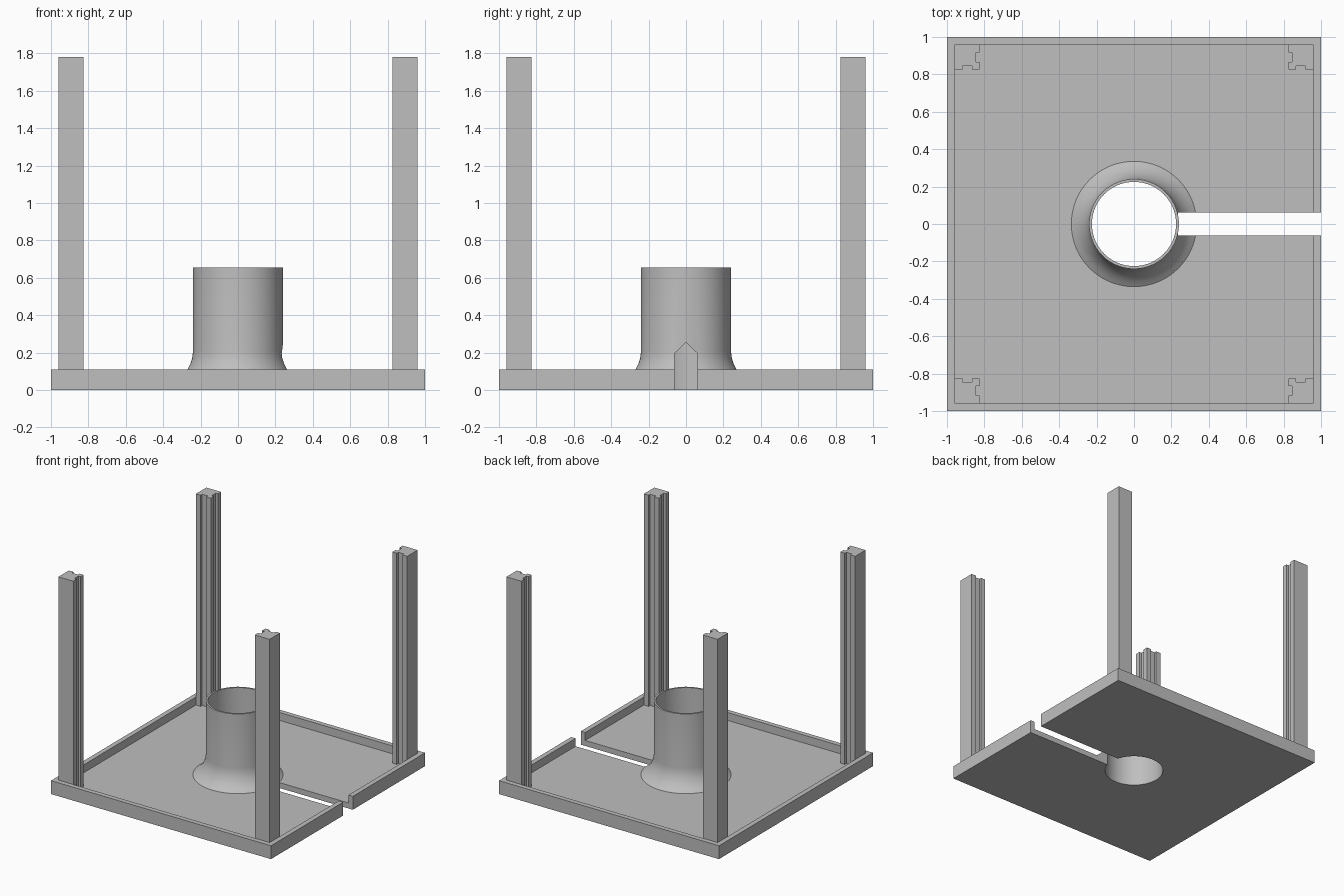
import bpy
import bmesh
from math import cos, sin, pi, radians

cube = bpy.data.objects.get("Cube")
if cube:
    bpy.data.objects.remove(cube, do_unlink=True)

FLOOR, RIM, TOP = 0.045, 0.11, 1.78
INNER = 0.96          # inside face of the rim
BORE = 0.225          # radius of the hole through plate and tube
SEGMENTS = 96

grey = bpy.data.materials.new("plain grey")
grey.use_nodes = True
grey.diffuse_color = (0.52, 0.52, 0.52, 1)
grey.node_tree.nodes["Principled BSDF"].inputs["Base Color"].default_value = (0.52, 0.52, 0.52, 1)


def finish(name, bm):
    bmesh.ops.recalc_face_normals(bm, faces=bm.faces)
    mesh = bpy.data.meshes.new(name)
    bm.to_mesh(mesh)
    bm.free()
    mesh.materials.append(grey)
    obj = bpy.data.objects.new(name, mesh)
    bpy.context.collection.objects.link(obj)
    return obj


def prism(name, points, offset):
    """Extrude a flat outline along an offset vector."""
    bm = bmesh.new()
    face = bm.faces.new([bm.verts.new(p) for p in points])
    result = bmesh.ops.extrude_face_region(bm, geom=[face])
    verts = [v for v in result["geom"] if isinstance(v, bmesh.types.BMVert)]
    bmesh.ops.translate(bm, verts=verts, vec=offset)
    return finish(name, bm)


def square_block(name, half, low, high):
    corners = [(-half, -half, low), (half, -half, low), (half, half, low), (-half, half, low)]
    return prism(name, corners, (0, 0, high - low))


def lathe(name, profile):
    """Revolve a closed radius/height outline around z."""
    bm = bmesh.new()
    rings = []
    for i in range(SEGMENTS):
        a = 2 * pi * i / SEGMENTS
        rings.append([bm.verts.new((r * cos(a), r * sin(a), z)) for r, z in profile])
    n = len(profile)
    for i in range(SEGMENTS):
        a, b = rings[i], rings[(i + 1) % SEGMENTS]
        for j in range(n):
            k = (j + 1) % n
            bm.faces.new((a[j], b[j], b[k], a[k]))
    return finish(name, bm)


def cut(obj, cutter):
    cutter.hide_render = True
    mod = obj.modifiers.new("cut", "BOOLEAN")
    mod.operation = "DIFFERENCE"
    mod.solver = "EXACT"
    mod.object = cutter
    bpy.context.view_layer.objects.active = obj
    bpy.ops.object.modifier_apply(modifier=mod.name)


# Cutters: tray recess, central bore and the pointed slot towards +x
recess = square_block("recess_cutter", INNER, FLOOR, RIM + 0.1)
circle = [(BORE * cos(2 * pi * i / SEGMENTS), BORE * sin(2 * pi * i / SEGMENTS), -0.1)
          for i in range(SEGMENTS)]
bore = prism("bore_cutter", circle, (0, 0, 0.4))
slot_outline = [(-0.0625, -0.1), (0.0625, -0.1), (0.0625, 0.195), (0, 0.255), (-0.0625, 0.195)]
slot = prism("slot_cutter", [(0.05, y, z) for y, z in slot_outline], (1.1, 0, 0))

# Base tray with raised rim
tray = square_block("base_tray", 1, 0, RIM)
for cutter in (recess, bore, slot):
    cut(tray, cutter)

# Central tube with flared foot
tube = lathe("central_tube", [
    (BORE, FLOOR), (0.335, FLOOR), (0.31, 0.063), (0.288, 0.085), (0.27, 0.11),
    (0.255, 0.14), (0.245, 0.17), (0.24, 0.21), (0.24, 0.655), (BORE, 0.655)])
cut(tube, slot)

for cutter in (recess, bore, slot):
    bpy.data.objects.remove(cutter, do_unlink=True)

# Corner posts: square section with a panel groove in both inward faces
NEAR, G1, G2, DEEP = 0.825, 0.865, 0.918, 0.846
section = [(INNER, INNER), (NEAR, INNER), (NEAR, G2), (DEEP, G2), (DEEP, G1), (NEAR, G1),
           (NEAR, NEAR), (G1, NEAR), (G1, DEEP), (G2, DEEP), (G2, NEAR), (INNER, NEAR)]
for side, sx in (("left", 1), ("right", -1)):
    for end, sy in (("front", -1), ("back", 1)):
        prism(f"{end}_{side}_post", [(sx * x, sy * y, FLOOR) for x, y in section],
              (0, 0, TOP - FLOOR))

# Smooth the tube and bore while keeping edges crisp
bpy.ops.object.select_all(action="DESELECT")
for obj in (tray, tube):
    obj.select_set(True)
bpy.context.view_layer.objects.active = tube
bpy.ops.object.shade_smooth_by_angle(angle=radians(30))
